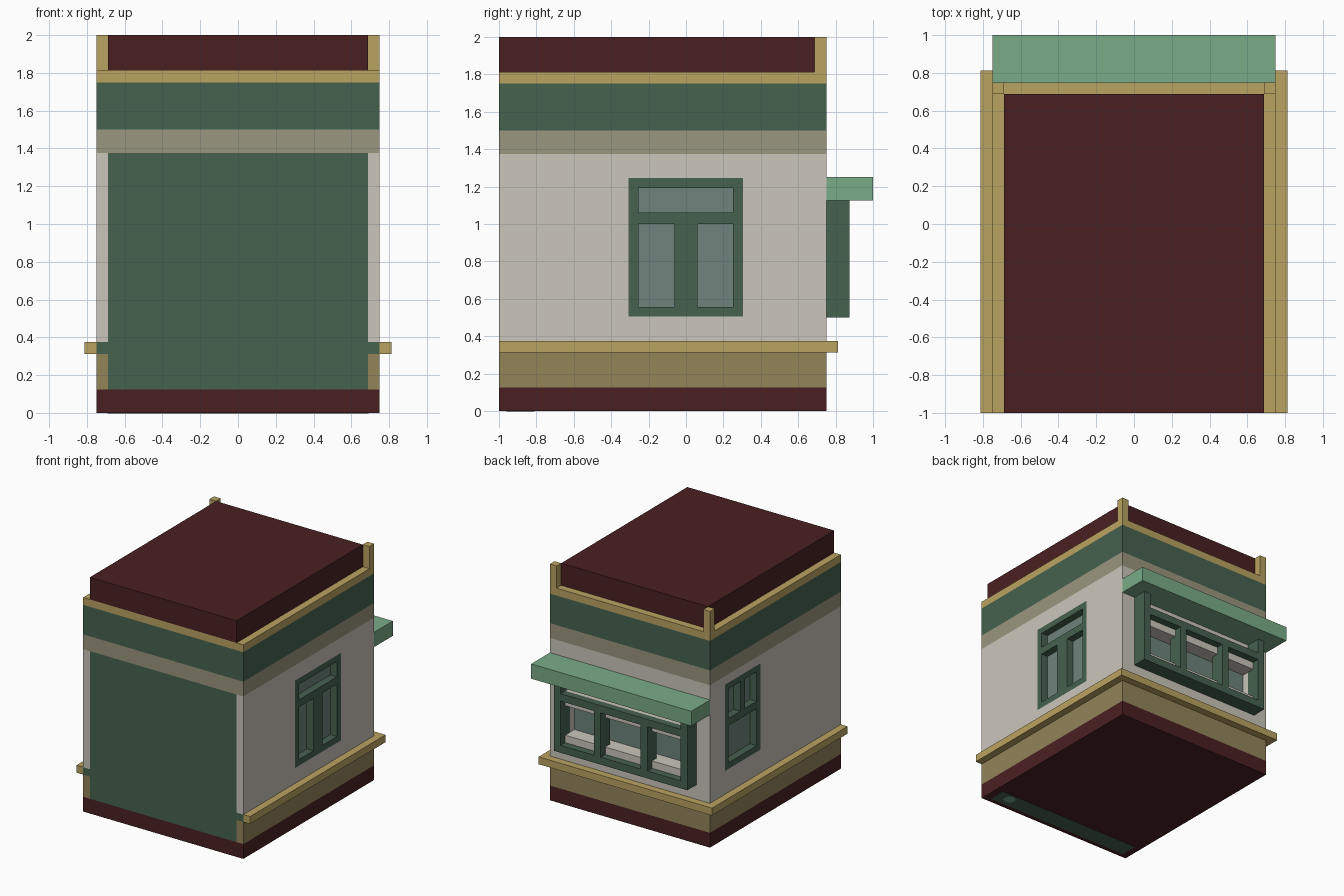
import bpy, bmesh, math
from mathutils import Vector

if "Cube" in bpy.data.objects:
    bpy.data.objects.remove(bpy.data.objects["Cube"])


def material(name, hexcode):
    def lin(c):
        return c / 12.92 if c <= 0.04045 else ((c + 0.055) / 1.055) ** 2.4
    m = bpy.data.materials.new(name)
    rgb = [lin(int(hexcode[i:i + 2], 16) / 255) for i in (0, 2, 4)]
    m.diffuse_color = (*rgb, 1)
    m.use_nodes = True
    m.node_tree.nodes["Principled BSDF"].inputs["Base Color"].default_value = m.diffuse_color
    return m


WHITE = material("off_white", "CBC6BB")
MAROON = material("maroon", "4A2022")
TAN = material("dark_tan", "938459")
GOLD = material("gold_tan", "BAA361")
TAUPE = material("taupe", "9A967F")
GREEN = material("deep_green", "46624F")
MINT = material("light_green", "7AAC88")
GLASS = material("grey_glass", "6E847D")


def boxes(name, mat, *ranges):
    """One object from boxes given as (x0, x1, y0, y1, z0, z1)."""
    bm = bmesh.new()
    for x0, x1, y0, y1, z0, z1 in ranges:
        vs = bmesh.ops.create_cube(bm, size=1)["verts"]
        for v in vs:
            v.co = Vector(((x0 + x1) / 2 + v.co.x * (x1 - x0),
                           (y0 + y1) / 2 + v.co.y * (y1 - y0),
                           (z0 + z1) / 2 + v.co.z * (z1 - z0)))
    me = bpy.data.meshes.new(name)
    bm.to_mesh(me)
    bm.free()
    ob = bpy.data.objects.new(name, me)
    bpy.context.collection.objects.link(ob)
    if mat:
        me.materials.append(mat)
    return ob


# Main body: one block sliced into coloured bands, with a green front panel
W, FRONT, BACK = 0.75, -1.0, 0.75
body = boxes("body", None, (-W, W, FRONT, BACK, 0, 1.8125))
bands = [(0.125, 1), (0.3125, 2), (1.375, 0), (1.5, 4), (1.75, 5), (9, 3)]
for m in (WHITE, MAROON, TAN, GOLD, TAUPE, GREEN):
    body.data.materials.append(m)
bm = bmesh.new()
bm.from_mesh(body.data)
cuts = [((0, 0, z), (0, 0, 1)) for z in (0.125, 0.3125, 0.375, 1.375, 1.5, 1.75)]
cuts += [((x, 0, 0), (1, 0, 0)) for x in (-0.6875, 0.6875)]
for co, no in cuts:
    bmesh.ops.bisect_plane(bm, geom=bm.verts[:] + bm.edges[:] + bm.faces[:],
                           plane_co=co, plane_no=no)
for f in bm.faces:
    c = f.calc_center_median()
    f.material_index = next(i for top, i in bands if c.z < top)
    if c.y < -0.99 and 0.125 < c.z < 1.375:
        if abs(c.x) < 0.68 or 0.3125 < c.z < 0.375:
            f.material_index = 5
bm.to_mesh(body.data)
bm.free()


def carve(*r):
    """Cut a box-shaped niche out of the body."""
    cutter = boxes("cutter", None, r)
    cutter.hide_render = True
    mod = body.modifiers.new("niche", "BOOLEAN")
    mod.operation, mod.solver, mod.object = "DIFFERENCE", "EXACT", cutter
    bpy.context.view_layer.objects.active = body
    bpy.ops.object.modifier_apply(modifier=mod.name)
    bpy.data.objects.remove(cutter)


def side_window(name, side, y0, y1, z0, z1, bars):
    """Flush frame in a niche with recessed glass; bars are (y0, y1, z0, z1)."""
    def rng(a, b):
        return tuple(sorted((side * a, side * b)))
    carve(*rng(0.66, 0.85), y0, y1, z0, z1)
    t = 0.0525
    edge = [(y0, y0 + t, z0, z1), (y1 - t, y1, z0, z1),
            (y0 + t, y1 - t, z0, z0 + t), (y0 + t, y1 - t, z1 - t, z1)]
    boxes(name + "_frame", GREEN, *[rng(0.66, W) + b for b in edge + bars])
    boxes(name + "_glass", GLASS,
          rng(0.66, 0.6875) + (y0 + t, y1 - t, z0 + t, z1 - t))


side_window("right_window", 1, -0.3075, 0.305, 0.505, 1.245,
            [(-0.255, 0.2525, 1.0, 1.0625), (-0.0625, 0.0625, 0.5575, 1.0)])
side_window("left_window", -1, 0.0725, 0.5525, 0.5725, 1.3025,
            [(0.125, 0.5, 0.9375, 1.0), (0.28125, 0.34375, 1.0, 1.25)])

# Serving window at the back: niche, glass, white sill and head, green frame
carve(-0.5625, 0.5625, 0.66, 0.9, 0.5625, 0.9375)
boxes("back_glass", GLASS, (-0.5625, 0.5625, 0.66, 0.6875, 0.5625, 0.9375))
boxes("back_sill", WHITE, (-0.5625, 0.5625, 0.6875, 0.8125, 0.5625, 0.625))
boxes("back_head", WHITE, (-0.5625, 0.5625, 0.6875, 0.8125, 0.875, 1.0))
frame = [(-0.625, 0.625, 0.75, 0.875, 0.5, 0.5625),
         (-0.5625, 0.5625, 0.8125, 0.875, 0.9375, 1.0)]
for s in (-1, 1):
    frame.append((*sorted((s * 0.5625, s * 0.625)), 0.75, 0.875, 0.5625, 1.125))
    frame.append((*sorted((s * 0.1875, s * 0.25)), 0.75, 0.875, 0.5625, 0.9375))
boxes("back_window_frame", GREEN, *frame)
boxes("awning", MINT, (-W, W, 0.75, 1.0, 1.125, 1.25))

# Ledge around three sides, roof block and rear corner posts
boxes("ledge", GOLD,
      (-0.8125, -W, FRONT, 0.8125, 0.3125, 0.375),
      (W, 0.8125, FRONT, 0.8125, 0.3125, 0.375),
      (-W, W, 0.75, 0.8125, 0.3125, 0.375))
boxes("roof", MAROON, (-0.6875, 0.6875, FRONT, 0.6875, 1.8125, 2.0))
boxes("corner_posts", GOLD,
      (-0.75, -0.6875, 0.6875, 0.75, 1.8125, 2.0),
      (0.6875, 0.75, 0.6875, 0.75, 1.8125, 2.0))

# Painted strip and spot on the underside
boxes("bottom_strip", GREEN, (-0.69, 0.69, -0.96, -0.81, -0.002, 0.002))
bpy.ops.mesh.primitive_cylinder_add(vertices=16, radius=0.05, depth=0.006,
                                    location=(0.57, -0.87, 0))
spot = bpy.context.object
spot.name = "bottom_spot"
spot.data.materials.append(MINT)
